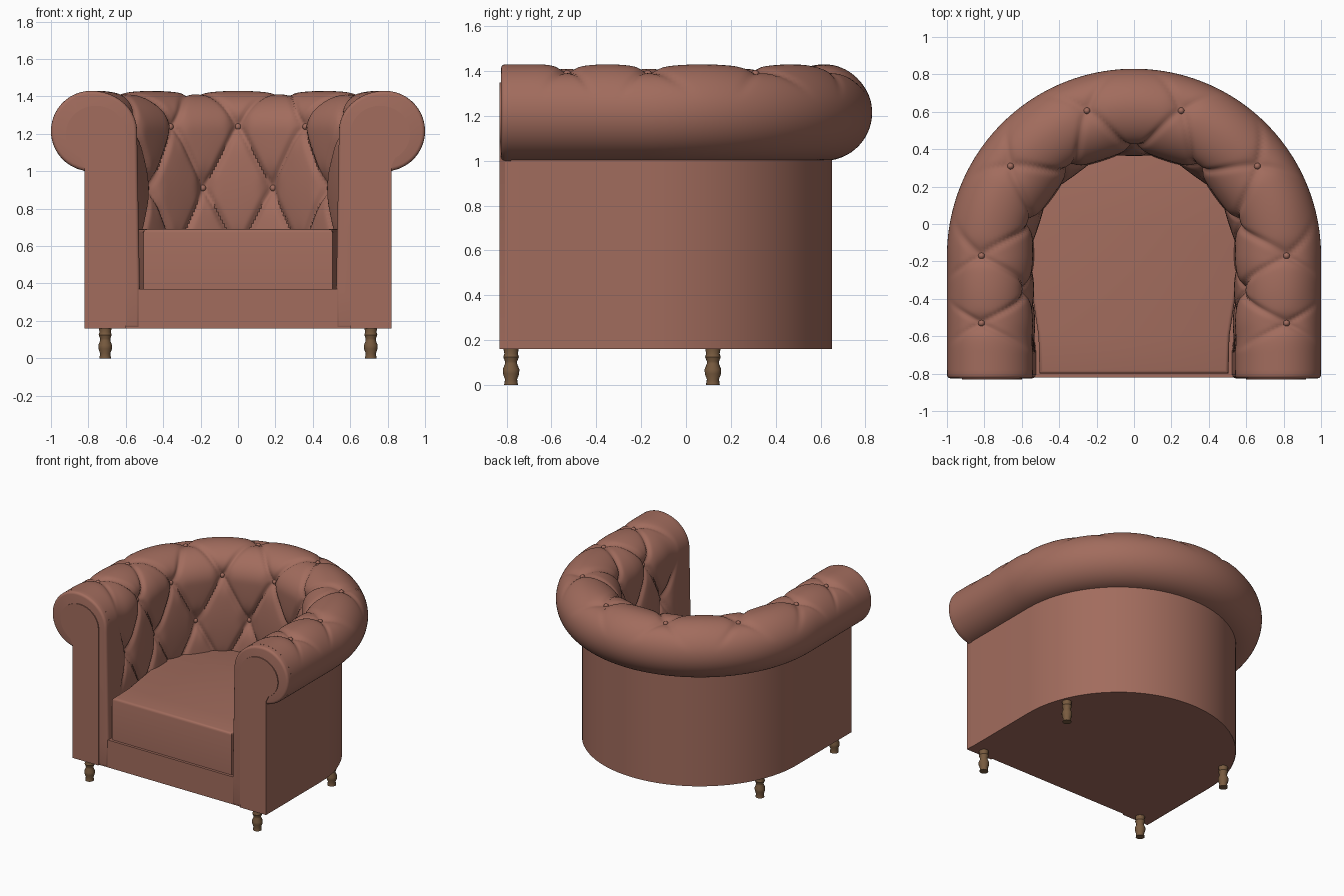
import bpy, bmesh, math
from mathutils import Vector, Matrix

if "Cube" in bpy.data.objects:
    bpy.data.objects.remove(bpy.data.objects["Cube"])

CY = -0.17                      # centre of the curved back in plan
STEP = 0.18                     # tuft half-spacing on the straight arms


def material(name, color):
    m = bpy.data.materials.new(name)
    m.diffuse_color = color
    m.use_nodes = True
    m.node_tree.nodes["Principled BSDF"].inputs["Base Color"].default_value = m.diffuse_color
    return m


LEATHER = material("leather", (0.36, 0.15, 0.11, 1))
WOOD = material("wood", (0.19, 0.105, 0.05, 1))


def finish(name, bm, mat=LEATHER, angle=35):
    bmesh.ops.recalc_face_normals(bm, faces=bm.faces)
    me = bpy.data.meshes.new(name)
    bm.to_mesh(me)
    bm.free()
    me.materials.append(mat)
    ob = bpy.data.objects.new(name, me)
    bpy.context.collection.objects.link(ob)
    bpy.ops.object.select_all(action='DESELECT')
    ob.select_set(True)
    bpy.context.view_layer.objects.active = ob
    bpy.ops.object.shade_smooth_by_angle(angle=math.radians(angle))
    return ob


def plan(u, r):
    """Horseshoe path: |u| <= 5 is the round back, beyond that the arms."""
    if abs(u) <= 5:
        a = math.radians(18 * u)
        return r * math.sin(a), CY + r * math.cos(a)
    return math.copysign(r, u), CY - STEP * (abs(u) - 5)


def profile(v):
    """Inner face and rolled top: radius, height and outward normal."""
    if v < 1.889:
        z = 1.215 - (1.889 - v) * 0.343
        return 0.525 + 0.015 * (z - 0.37) / 0.845, z, -1, 0
    t = math.radians(170 - 90 * (v - 2))
    a, b = (0.245 if math.cos(t) < 0 else 0.215), 0.215
    n = Vector((math.cos(t) / a, math.sin(t) / b)).normalized()
    return 0.785 + a * math.cos(t), 1.215 + b * math.sin(t), n.x, n.y


def fade(x, lo, hi):
    t = min(1, max(0, (x - lo) / (hi - lo)))
    return 1 - t * t * (3 - 2 * t)


def tuft_depth(u, v):
    a, b = (u + v) / 2, (u - v) / 2
    da, db = abs(a - round(a)), abs(b - round(b))
    groove = 0.016 * math.exp(-(min(da, db) / 0.045) ** 2)
    pillow = 0.028 * (1 - math.sqrt(math.sin(math.pi * da) * math.sin(math.pi * db)))
    dip = 0.03 * math.exp(-(da * da + db * db) / 0.03)
    inner = 0.55 + 0.45 * fade(v, 2, 2.8)
    return (groove + pillow + dip) * inner * fade(abs(u), 7.1, 7.9) * fade(v, 3.1, 3.75)


def surface(u, v):
    r, z, nr, nz = profile(v)
    d = tuft_depth(u, v)
    x, y = plan(u, r - nr * d)
    return Vector((x, y, z - nz * d))


def grid(bm, rows):
    vs = [[bm.verts.new(p) for p in row] for row in rows]
    for r0, r1 in zip(vs, vs[1:]):
        for i in range(len(r0) - 1):
            bm.faces.new((r0[i], r0[i + 1], r1[i + 1], r1[i]))


def prism(bm, pts, axis_vec):
    """Extrude a closed outline; returns the starting face."""
    f = bm.faces.new([bm.verts.new(p) for p in pts])
    ext = bmesh.ops.extrude_face_region(bm, geom=[f], use_keep_orig=True)
    bmesh.ops.translate(bm, vec=axis_vec,
                        verts=[g for g in ext['geom'] if isinstance(g, bmesh.types.BMVert)])
    return f


# Tufted inner back, arms and rolled top
U_END, V0, V1 = 5 + 0.61 / STEP, -0.57, 4.8
NU, NV = 288, 90
bm = bmesh.new()
grid(bm, [[surface(-U_END + 2 * U_END * i / NU, V0 + (V1 - V0) * j / NV)
           for j in range(NV + 1)] for i in range(NU + 1)])
finish("tufted_back_and_arms", bm, angle=60)

# Buttons
bm = bmesh.new()
for v in (1, 2, 3):
    for u in range(-7, 8):
        if (u + v) % 2 == 0:
            bmesh.ops.create_uvsphere(bm, u_segments=12, v_segments=8, radius=0.018,
                                      matrix=Matrix.Translation(surface(u, v)))
finish("buttons", bm, angle=60)

# Outer wall below the roll
bm = bmesh.new()
uw = 5 + 0.62 / STEP
us = [-uw] + [-5 + 0.25 * i for i in range(41)] + [uw]
grid(bm, [[(*plan(u, 0.82), 0.16), (*plan(u, 0.82), 1.02)] for u in us])
finish("outer_wall", bm)

# Base with front rail
bm = bmesh.new()
ub = 5 + 0.65 / STEP
us = [-ub] + [-5 + 0.25 * i for i in range(41)] + [ub]
prism(bm, [(*plan(u, 0.817), 0.16) for u in us], (0, 0, 0.21))
finish("base", bm)

# Seat cushion, slightly narrower between the arm fronts
bm = bmesh.new()
pts = [(-0.505, -0.80), (-0.51, -0.60)]
pts += [plan(-5 + 0.5 * i, 0.575) for i in range(21)]
pts += [(0.51, -0.60), (0.505, -0.80)]
prism(bm, [(x, y, 0.36) for x, y in pts], (0, 0, 0.33))
top = [e for e in bm.edges if all(v.co.z > 0.6 for v in e.verts)]
bmesh.ops.bevel(bm, geom=top, offset=0.018, segments=3, profile=0.5, affect='EDGES')
finish("seat_cushion", bm)

for side, s in (("left", -1), ("right", 1)):
    # Scrolled arm end with a rounded front edge
    bm = bmesh.new()
    outline = [(0.525, 0.16)] + [profile(V0 + (4.75 - V0) * i / 60)[:2] for i in range(61)]
    outline += [(0.82, 1.0), (0.82, 0.16)]
    f = prism(bm, [(s * x, -0.825, z) for x, z in outline], (0, 0.045, 0))
    bmesh.ops.bevel(bm, geom=list(f.edges), offset=0.018, segments=3, profile=0.5,
                    affect='EDGES')
    finish(side + "_arm_front", bm)

    # Facing panel on the arm end
    bm = bmesh.new()
    arch = [(0.6, 0.16)]
    arch += [(0.76 + 0.16 * math.cos(t), 1.2 + 0.15 * math.sin(t))
             for t in (math.radians(180 - 10 * i) for i in range(25))]
    arch += [(0.82, 1.03), (0.82, 0.16)]
    prism(bm, [(s * x, -0.832, z) for x, z in arch], (0, 0.03, 0))
    finish(side + "_arm_panel", bm)

    # Turned legs
    for place, y in (("front", -0.78), ("back", 0.12)):
        bm = bmesh.new()
        prof = [(0, 0), (0.031, 0), (0.027, 0.025), (0.036, 0.05), (0.037, 0.07),
                (0.027, 0.095), (0.027, 0.105), (0.035, 0.125), (0.03, 0.14), (0.035, 0.165)]
        grid(bm, [[(s * 0.71 + r * math.cos(k * math.pi / 8), y + r * math.sin(k * math.pi / 8), z)
                   for r, z in prof] for k in range(17)])
        bmesh.ops.remove_doubles(bm, verts=bm.verts, dist=1e-5)
        finish(f"{side}_{place}_leg", bm, WOOD)
